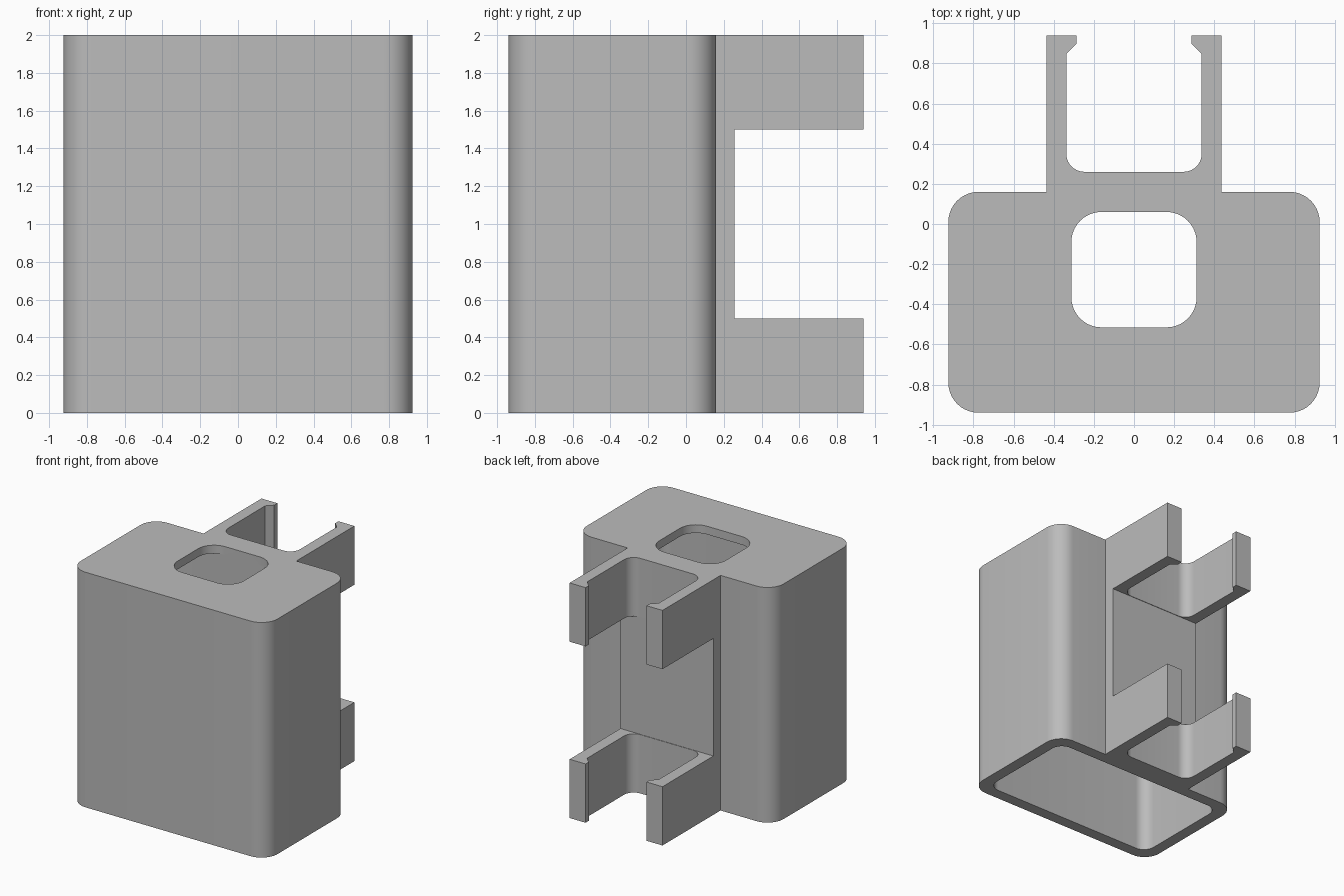
import bpy
import bmesh
from math import cos, sin, pi, radians

if "Cube" in bpy.data.objects:
    bpy.data.objects.remove(bpy.data.objects["Cube"], do_unlink=True)

GREY = (0.5, 0.5, 0.5, 1.0)
grey = bpy.data.materials.new("plain grey plastic")
grey.use_nodes = True
grey.diffuse_color = GREY
grey.node_tree.nodes["Principled BSDF"].inputs["Base Color"].default_value = GREY


def arc(cx, cy, r, start, end, steps=10):
    """Points on a circular arc, angles in degrees."""
    angles = [radians(start + (end - start) * i / steps) for i in range(steps + 1)]
    return [(cx + r * cos(a), cy + r * sin(a)) for a in angles]


def rounded_rect(half_w, y0, y1, r):
    """Counter-clockwise rounded rectangle, centred on x."""
    x = half_w - r
    return (arc(x, y0 + r, r, -90, 0) + arc(x, y1 - r, r, 0, 90)
            + arc(-x, y1 - r, r, 90, 180) + arc(-x, y0 + r, r, 180, 270))


def extrude(name, outline, z0, z1):
    bm = bmesh.new()
    face = bm.faces.new([bm.verts.new((x, y, z0)) for x, y in outline])
    top = bmesh.ops.extrude_face_region(bm, geom=[face])["geom"]
    for v in top:
        if isinstance(v, bmesh.types.BMVert):
            v.co.z = z1
    bmesh.ops.recalc_face_normals(bm, faces=bm.faces)
    mesh = bpy.data.meshes.new(name)
    bm.to_mesh(mesh)
    bm.free()
    mesh.materials.append(grey)
    obj = bpy.data.objects.new(name, mesh)
    bpy.context.collection.objects.link(obj)
    return obj


# Half outline: rounded box, back plate, clip arm with hook, filleted channel
FRONT, BACK, TIP = -0.94, 0.16, 0.94
HALF, R = 0.925, 0.15
half = arc(HALF - R, FRONT + R, R, -90, 0) + arc(HALF - R, BACK - R, R, 0, 90)
half += [(0.437, BACK), (0.437, TIP), (0.287, TIP), (0.287, 0.897), (0.337, 0.847)]
half += arc(0.247, 0.35, 0.09, 0, -90)
outline = half + [(-x, y) for x, y in reversed(half)]
holder = extrude("clip_on_holder", outline, 0, 2)

# Cutters: open-bottomed cavity, top opening, gap between upper and lower clips
cutters = [
    extrude("cavity_cutter", rounded_rect(HALF - 0.1, FRONT + 0.1, 0.06, 0.1), -0.2, 1.93),
    extrude("top_opening_cutter", rounded_rect(0.312, -0.515, 0.06, 0.15), 1.8, 2.2),
    extrude("clip_gap_cutter", [(-1, 0.256), (1, 0.256), (1, 1.2), (-1, 1.2)], 0.5, 1.5),
]
bpy.ops.object.select_all(action="DESELECT")
bpy.context.view_layer.objects.active = holder
holder.select_set(True)
for cutter in cutters:
    cutter.hide_render = True
    mod = holder.modifiers.new(cutter.name, "BOOLEAN")
    mod.operation = "DIFFERENCE"
    mod.solver = "EXACT"
    mod.object = cutter
    bpy.ops.object.modifier_apply(modifier=mod.name)
    bpy.data.objects.remove(cutter, do_unlink=True)

bpy.ops.object.shade_smooth_by_angle(angle=radians(30))
